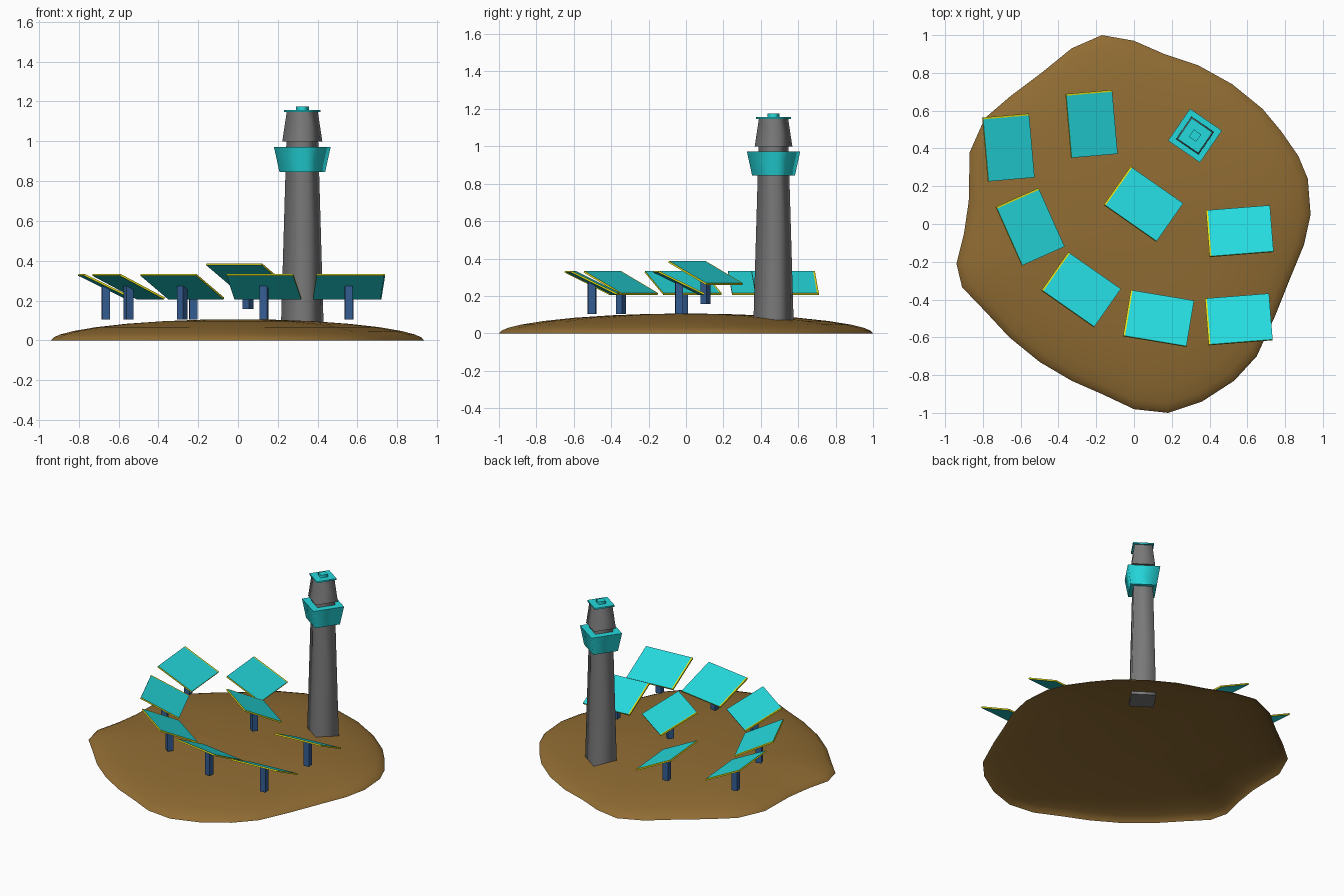
import bpy, bmesh, math
from mathutils import Matrix, Vector

if "Cube" in bpy.data.objects:
    bpy.data.objects.remove(bpy.data.objects["Cube"])


def material(name, rgb):
    m = bpy.data.materials.new(name)
    m.diffuse_color = (*rgb, 1)
    m.use_nodes = True
    m.node_tree.nodes["Principled BSDF"].inputs["Base Color"].default_value = m.diffuse_color
    return m


SAND = material("sand brown", (0.28, 0.15, 0.033))
GREY = material("tower grey", (0.19, 0.19, 0.19))
CYAN = material("mirror cyan", (0.018, 0.70, 0.73))
BLUE = material("post blue", (0.035, 0.11, 0.29))
YELLOW = material("edge yellow", (0.85, 0.80, 0.01))


def make(name, bm, mats, matrix=Matrix()):
    me = bpy.data.meshes.new(name)
    bm.to_mesh(me)
    bm.free()
    for m in mats:
        me.materials.append(m)
    ob = bpy.data.objects.new(name, me)
    ob.matrix_world = matrix
    bpy.context.collection.objects.link(ob)
    return ob


# island: irregular shoreline scaled inwards into an open domed shell
SHORE = [(-.17, 1.0), (0, .97), (.16, .90), (.34, .84), (.52, .74), (.68, .61),
         (.78, .49), (.87, .36), (.92, .24), (.935, .05), (.90, -.11), (.83, -.28),
         (.75, -.48), (.65, -.70), (.53, -.83), (.36, -.94), (.18, -1.0), (0, -.98),
         (-.17, -.90), (-.33, -.83), (-.50, -.73), (-.66, -.60), (-.79, -.46),
         (-.91, -.335), (-.94, -.21), (-.90, -.05), (-.875, .12), (-.87, .38),
         (-.79, .56), (-.65, .68), (-.49, .80), (-.33, .93)]
bm = bmesh.new()
rings = []
for r in (1.0, 0.985, 0.95, 0.88, 0.76, 0.6, 0.4, 0.2):
    z = 0.106 * (1 - r * r) ** 0.55
    rings.append([bm.verts.new((x * r, y * r, z)) for x, y in SHORE])
n = len(SHORE)
for a, b in zip(rings, rings[1:]):
    for i in range(n):
        j = (i + 1) % n
        bm.faces.new((a[j], a[i], b[i], b[j]))
top = bm.verts.new((0, 0, 0.106))
for i in range(n):
    bm.faces.new((rings[-1][(i + 1) % n], rings[-1][i], top))
for f in bm.faces:
    f.smooth = True
make("island", bm, [SAND])

# tower: stack of square tapered blocks, softly shaded sides and flat caps
TOWER = Matrix.Translation((0.323, 0.468, 0)) @ Matrix.Rotation(math.radians(-34.5), 4, 'Z')


def block(name, mat, z0, z1, side0, side1):
    bm = bmesh.new()
    bmesh.ops.create_cube(bm, size=1)
    for v in bm.verts:
        s, z = (side1, z1) if v.co.z > 0 else (side0, z0)
        v.co = Vector((v.co.x * s, v.co.y * s, z))
    bm.normal_update()
    for f in bm.faces:
        f.smooth = abs(f.normal.z) < 0.9
    make(name, bm, [mat], TOWER)


block("tower_shaft", GREY, 0.05, 1.0, 0.155, 0.115)
block("tower_gallery", CYAN, 0.845, 0.972, 0.165, 0.205)
block("tower_lantern", GREY, 0.998, 1.15, 0.145, 0.112)
block("tower_cap", CYAN, 1.147, 1.157, 0.133, 0.133)
block("tower_knob", CYAN, 1.156, 1.175, 0.047, 0.047)

# tilted mirrors on posts: x, y, facing angle, lift
MIRRORS = [(-.665, .405, 5, 0), (-.225, .53, 5, 0), (-.55, -.015, 24, 0),
           (-.28, -.348, 55, 0), (.13, -.5, 80.5, 0), (.555, -.505, 94.5, 0),
           (.56, -.038, 94.5, 0), (.05, .105, 55, .053)]
LONG, DEEP, THICK, TILT = 0.34, 0.272, 0.01, math.radians(-26)


def mirror(i, x, y, facing, lift):
    base = (Matrix.Translation((x, y, 0.27 + lift))
            @ Matrix.Rotation(math.radians(facing - 90), 4, 'Z'))
    # plate: cyan faces, yellow rim and a narrow yellow strip at one end
    bm = bmesh.new()
    bmesh.ops.create_cube(bm, size=1, matrix=Matrix.Diagonal((LONG, DEEP, THICK, 1)))
    cut = -LONG / 2 + 0.01
    bmesh.ops.bisect_plane(bm, geom=bm.verts[:] + bm.edges[:] + bm.faces[:],
                           plane_co=(cut, 0, 0), plane_no=(1, 0, 0))
    bm.normal_update()
    for f in bm.faces:
        rim = abs(f.normal.z) < 0.5
        strip = f.normal.z > 0.5 and f.calc_center_median().x < cut
        f.material_index = 1 if rim or strip else 0
    make(f"mirror_{i}", bm, [CYAN, YELLOW], base @ Matrix.Rotation(TILT, 4, 'X'))
    # post
    bm = bmesh.new()
    bmesh.ops.create_cube(bm, size=1, matrix=Matrix.Translation((0, 0, -0.083))
                          @ Matrix.Diagonal((0.039, 0.039, 0.166, 1)))
    for v in bm.verts:
        if v.co.z > -0.05:
            v.co.z = v.co.y * math.tan(TILT)
    make(f"mirror_post_{i}", bm, [BLUE], base)


for i, m in enumerate(MIRRORS, 1):
    mirror(i, *m)
